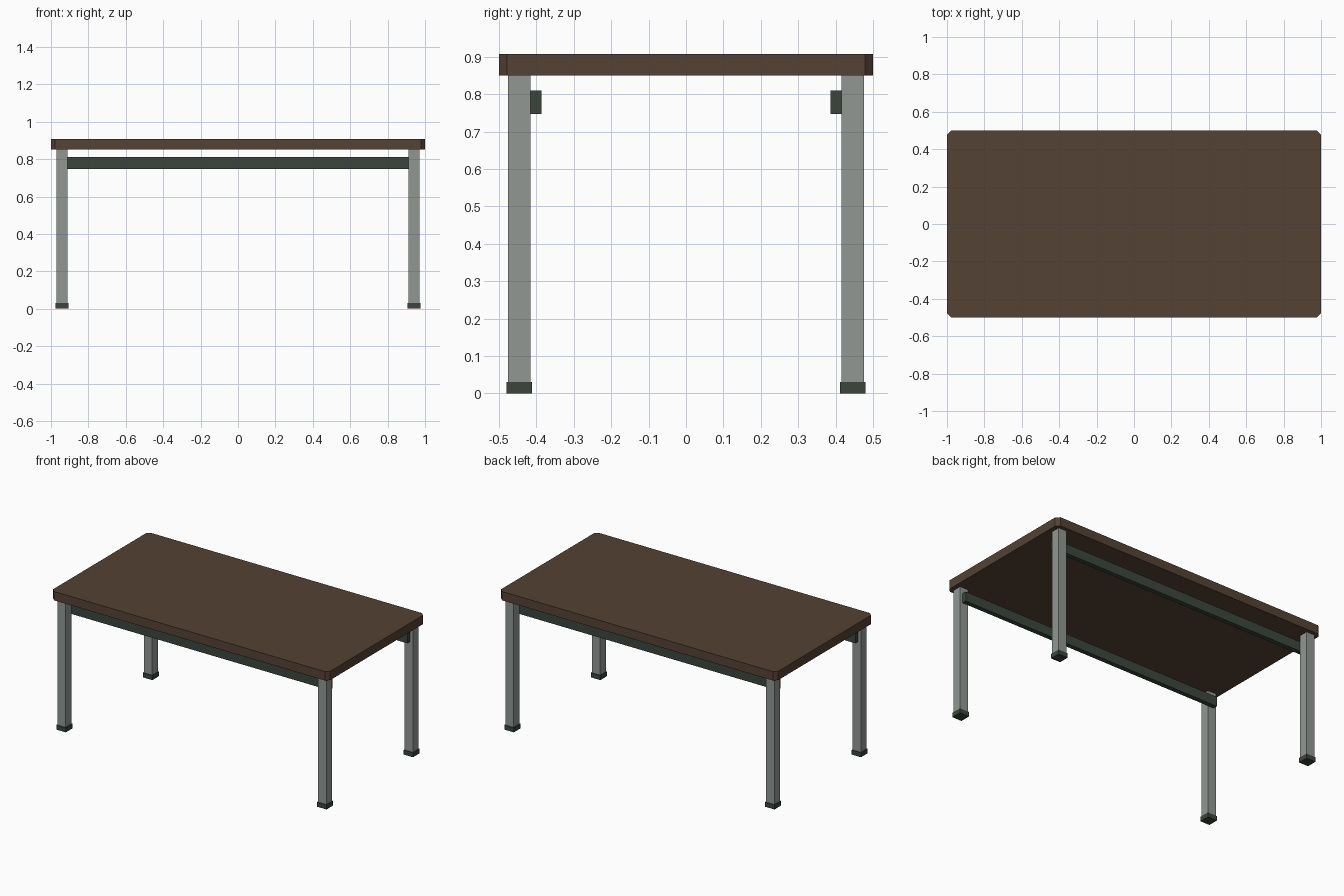
import bpy, bmesh

if "Cube" in bpy.data.objects:
    bpy.data.objects.remove(bpy.data.objects["Cube"])


def material(name, rgb):
    m = bpy.data.materials.new(name)
    m.diffuse_color = (*rgb, 1.0)
    m.use_nodes = True
    m.node_tree.nodes["Principled BSDF"].inputs["Base Color"].default_value = m.diffuse_color
    return m


BROWN = material("dark brown wood", (0.089, 0.054, 0.035))
GREY = material("grey metal", (0.285, 0.312, 0.294))
DARK = material("dark green grey", (0.045, 0.060, 0.046))


def box(name, lo, hi, mat, corner=0.0):
    """Box between two corners, optionally with chamfered vertical edges."""
    bm = bmesh.new()
    bmesh.ops.create_cube(bm, size=1.0)
    for v in bm.verts:
        v.co = [a + (b - a) * (c + 0.5) for a, b, c in zip(lo, hi, v.co)]
    if corner:
        upright = [e for e in bm.edges
                   if abs(e.verts[0].co.z - e.verts[1].co.z) > 1e-4]
        bmesh.ops.bevel(bm, geom=upright, offset=corner, segments=1,
                        affect='EDGES')
    mesh = bpy.data.meshes.new(name)
    bm.to_mesh(mesh)
    bm.free()
    mesh.materials.append(mat)
    ob = bpy.data.objects.new(name, mesh)
    bpy.context.collection.objects.link(ob)
    return ob


# table top with clipped corners
box("table_top", (-1, -0.5, 0.85), (1, 0.5, 0.908), BROWN, corner=0.022)

# legs and feet at the four corners
for sy, depth in ((-1, "front"), (1, "back")):
    for sx, side in ((-1, "left"), (1, "right")):
        x, y = sx * 0.941, sy * 0.446
        box(f"{depth}_{side}_leg", (x - 0.03, y - 0.03, 0.03),
            (x + 0.03, y + 0.03, 0.85), GREY)
        box(f"{depth}_{side}_foot", (x - 0.034, y - 0.034, 0),
            (x + 0.034, y + 0.034, 0.03), DARK)
    # long rail just inside the legs
    y = sy * 0.401
    box(f"{depth}_rail", (-0.952, y - 0.015, 0.747),
        (0.952, y + 0.015, 0.81), DARK)
